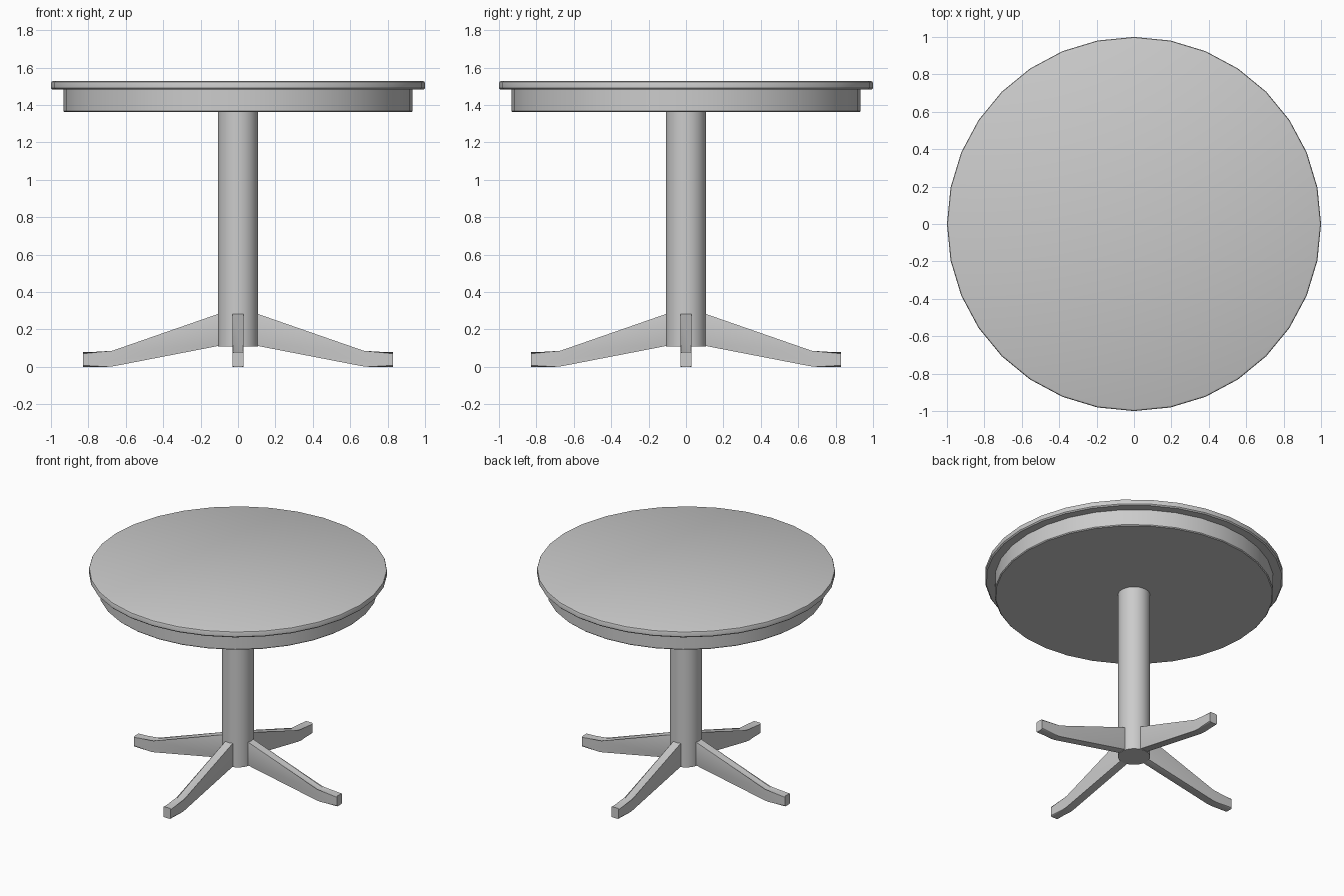
import bpy, bmesh, math
from mathutils import Matrix

if "Cube" in bpy.data.objects:
    bpy.data.objects.remove(bpy.data.objects["Cube"])


def finish(name, bm):
    bmesh.ops.recalc_face_normals(bm, faces=bm.faces)
    me = bpy.data.meshes.new(name)
    bm.to_mesh(me)
    bm.free()
    ob = bpy.data.objects.new(name, me)
    bpy.context.collection.objects.link(ob)
    bpy.ops.object.select_all(action='DESELECT')
    bpy.context.view_layer.objects.active = ob
    ob.select_set(True)
    bpy.ops.object.shade_smooth_by_angle(angle=math.radians(35))
    return ob


def lathe(name, profile, sides=32):
    """Closed turned solid from (radius, z) points."""
    bm = bmesh.new()
    rings = [[bm.verts.new((r * math.cos(2 * math.pi * i / sides),
                            r * math.sin(2 * math.pi * i / sides), z))
              for i in range(sides)] for r, z in profile]
    for a, b in zip(rings, rings[1:]):
        for i in range(sides):
            j = (i + 1) % sides
            bm.faces.new((a[i], a[j], b[j], b[i]))
    bm.faces.new(rings[0])
    bm.faces.new(rings[-1])
    return finish(name, bm)


# Turned parts
lathe("table_top", [(0.992, 1.484), (1.0, 1.492), (1.0, 1.518),
                    (0.997, 1.526), (0.988, 1.53)])
lathe("apron", [(0.928, 1.363), (0.934, 1.369), (0.934, 1.485)])
lathe("column", [(0.108, 0.11), (0.108, 1.37)])

# Four splayed feet, side profile (distance from axis, z)
LEG = [(0.09, 0.29), (0.108, 0.284), (0.67, 0.08), (0.83, 0.08),
       (0.83, 0.002), (0.695, 0.002), (0.66, 0.006), (0.108, 0.113), (0.09, 0.117)]
HALF = 0.03
for k, name in enumerate(("right_leg", "back_leg", "left_leg", "front_leg")):
    bm = bmesh.new()
    sides = [[bm.verts.new((x, y, z)) for x, z in LEG] for y in (-HALF, HALF)]
    bm.faces.new(sides[0])
    bm.faces.new(sides[1])
    for i in range(len(LEG)):
        j = (i + 1) % len(LEG)
        bm.faces.new((sides[0][i], sides[0][j], sides[1][j], sides[1][i]))
    # soften the long top and bottom edges
    long_edges = [e for e in bm.edges
                  if abs(e.verts[0].co.y - e.verts[1].co.y) < 1e-4
                  and abs(e.verts[0].co.x - e.verts[1].co.x) > 1e-3]
    bmesh.ops.bevel(bm, geom=long_edges, offset=0.008, segments=2,
                    profile=0.5, affect='EDGES')
    bm.transform(Matrix.Rotation(k * math.pi / 2, 4, 'Z'))
    for v in bm.verts:
        v.co.z = max(v.co.z, 0.0)
    finish(name, bm)

# Settle the feet exactly on the floor
low = min(v.co.z for o in bpy.data.objects for v in o.data.vertices)
for o in bpy.data.objects:
    for v in o.data.vertices:
        v.co.z -= low
